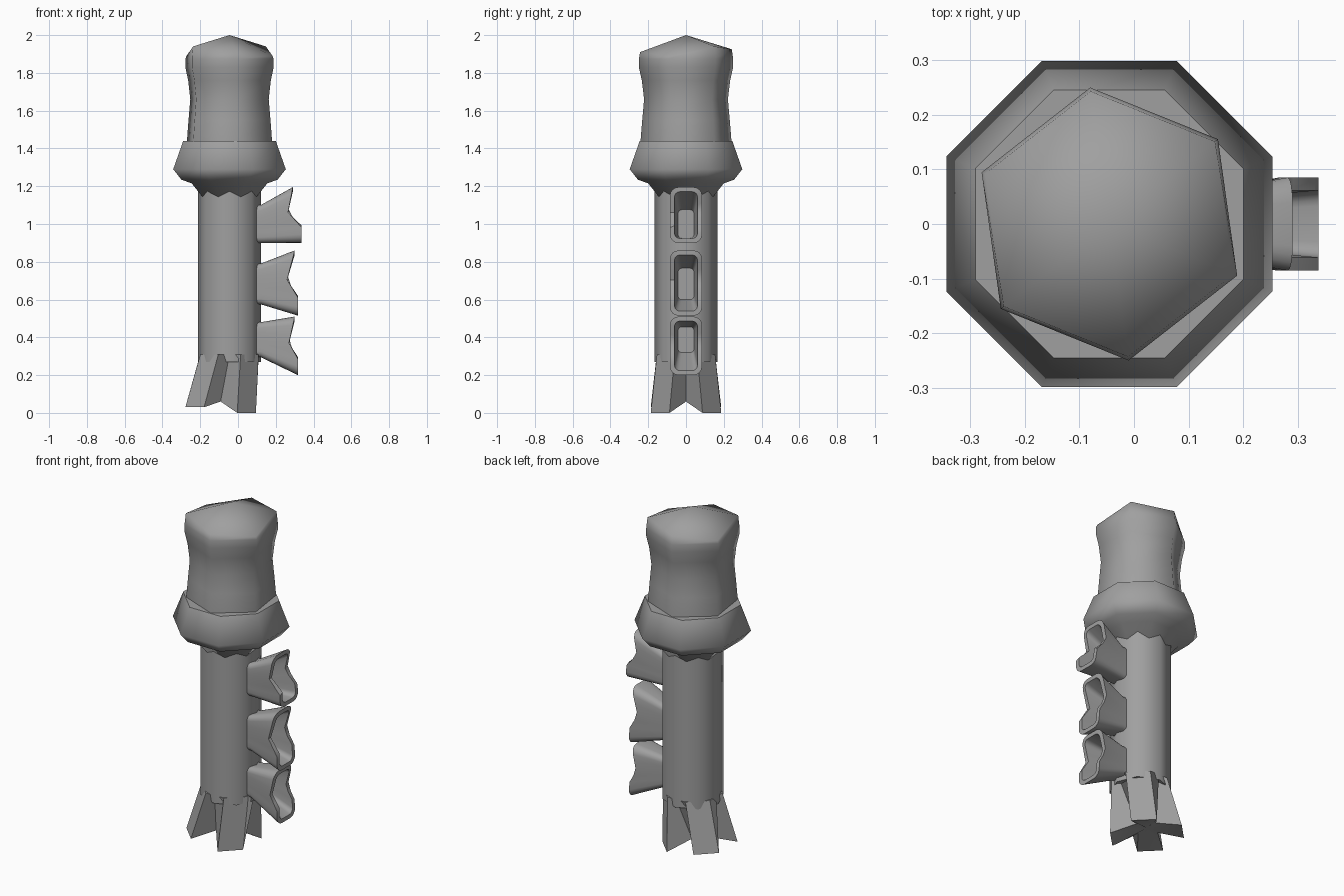
import bpy, bmesh, math
from math import radians, sin, cos, pi

cube = bpy.data.objects.get("Cube")
if cube:
    bpy.data.objects.remove(cube)

grey = bpy.data.materials.new("plain grey")
grey.use_nodes = True
colour = (0.35, 0.35, 0.35, 1)
grey.diffuse_color = colour
grey.node_tree.nodes["Principled BSDF"].inputs["Base Color"].default_value = colour

AXIS = -0.045  # x of the upright axis


def loft(name, rings, sharp, apex=None):
    """Skin equal-length rings of points, closing both ends."""
    bm = bmesh.new()
    rows = [[bm.verts.new(p) for p in ring] for ring in rings]
    n = len(rows[0])
    for a, b in zip(rows, rows[1:]):
        for i in range(n):
            j = (i + 1) % n
            bm.faces.new((a[i], a[j], b[j], b[i]))
    bm.faces.new(rows[0][::-1])
    if apex:
        tip = bm.verts.new(apex)
        for i in range(n):
            bm.faces.new((rows[-1][i], rows[-1][(i + 1) % n], tip))
    else:
        bm.faces.new(rows[-1])
    bmesh.ops.recalc_face_normals(bm, faces=bm.faces)
    for f in bm.faces:
        f.smooth = True
    for e in bm.edges:
        e.smooth = e.calc_face_angle(0) < radians(sharp)
    mesh = bpy.data.meshes.new(name)
    bm.to_mesh(mesh)
    bm.free()
    mesh.materials.append(grey)
    obj = bpy.data.objects.new(name, mesh)
    bpy.context.collection.objects.link(obj)
    return obj


def ring(sides, r, z, turn=0.0):
    angles = [radians(turn) + 2 * pi * i / sides for i in range(sides)]
    return [(AXIS + r * cos(a), r * sin(a), z) for a in angles]


# Shaft
loft("shaft", [ring(8, 0.167, z) for z in (0.27, 1.25)], 50)

# Collar, with its tapered underside
collar = [(0.14, 1.14), (0.20, 1.215), (0.255, 1.235), (0.298, 1.29), (0.245, 1.44)]
loft("collar", [ring(8, r / cos(pi / 8), z, 22.5) for r, z in collar], 60)

# Six-sided head with a waist, uneven rim and pointed cap
head = [(0.243, 1.40), (0.243, 1.44), (0.234, 1.55), (0.224, 1.66),
        (0.236, 1.76), (0.252, 1.83), (0.252, 1.875)]
rings = [ring(6, r, z, 38) for r, z in head]
rim_heights = (1.94, 1.925, 1.89, 1.94, 1.91, 1.89)
rings.append([(x, y, h) for (x, y, _), h in zip(ring(6, 0.245, 0, 38), rim_heights)])
loft("head", rings, 64, apex=(AXIS, 0, 2.0))

# Splayed foot: four diagonal fins with deep notches between them
top, foot = [], []
length, half, notch = 0.194, 0.07, 0.075
FOOT_X = -0.092
for k in range(4):
    a = radians(45 + 90 * k)
    z = 0.0 if cos(a) > 0 else 0.03
    for s in (-1, 1):
        t = a + s * radians(24)
        top.append((AXIS + 0.165 * cos(t), 0.165 * sin(t), 0.31))
        foot.append((FOOT_X + length * cos(a) - s * half * sin(a),
                     length * sin(a) + s * half * cos(a), z))
    b = a + radians(45)
    top.append((AXIS + 0.155 * cos(b), 0.155 * sin(b), 0.31))
    foot.append((FOOT_X + notch * cos(b), notch * sin(b), 0.06))
feet = loft("foot_fins", [foot, top], 25)
bm = bmesh.new()
bm.from_mesh(feet.data)
bm.faces.ensure_lookup_table()
under = min(bm.faces, key=lambda f: f.calc_center_median().z)
hub = bmesh.ops.poke(bm, faces=[under])["verts"][0]
hub.co = (FOOT_X, 0, 0.06)
bm.to_mesh(feet.data)
bm.free()


def rounded(half_y, z0, z1, r, x_at):
    """Upright rounded rectangle; x_at gives x from height -1 to 1."""
    mid, half_z = (z0 + z1) / 2, (z1 - z0) / 2
    pts = []
    for k, (sy, sz) in enumerate(((1, 1), (-1, 1), (-1, -1), (1, -1))):
        for i in range(5):
            a = radians(90 * k + 22.5 * i)
            pts.append((sy * (half_y - r) + r * cos(a), sz * (half_z - r) + r * sin(a)))
        if k in (1, 3):
            side = [(sy * half_y, sz * half_z * f) for f in (0.4, 0.1, -0.2, -0.45)]
            pts += side[::-1] if k == 3 else side
        # long sides carry extra points so the mouth can dip
    # order the long-side points by going round the outline
    pts.sort(key=lambda p: math.atan2(p[1] / half_z, p[0] / half_y))
    return [(x_at(w / half_z), y, mid + w) for y, w in pts]


# Flared spouts: root bottom, root top, mouth bottom, mouth top, x of top, dip, bottom
spouts = {"upper_spout": (0.90, 1.10, 0.90, 1.195, 0.29, 0.265, 0.337),
          "middle_spout": (0.575, 0.79, 0.515, 0.86, 0.30, 0.26, 0.317),
          "lower_spout": (0.295, 0.48, 0.20, 0.51, 0.30, 0.27, 0.317)}
for name, (r0, r1, m0, m1, xt, xm, xb) in spouts.items():
    def mouth(t):
        if t > 0.1:
            return xm + (xt - xm) * (t - 0.1) / 0.9
        return xm + (xb - xm) * min(1, (0.1 - t) / 0.55)

    wall = 0.024
    loft(name, [rounded(0.055, r0, r1, 0.03, lambda t: 0.06),
                rounded(0.057, r0, r1, 0.03, lambda t: 0.12),
                rounded(0.085, m0, m1, 0.045, mouth),
                rounded(0.085 - wall, m0 + wall, m1 - wall, 0.028, mouth),
                rounded(0.042, r0 + wall, r1 - wall, 0.02, lambda t: 0.13)], 45)
